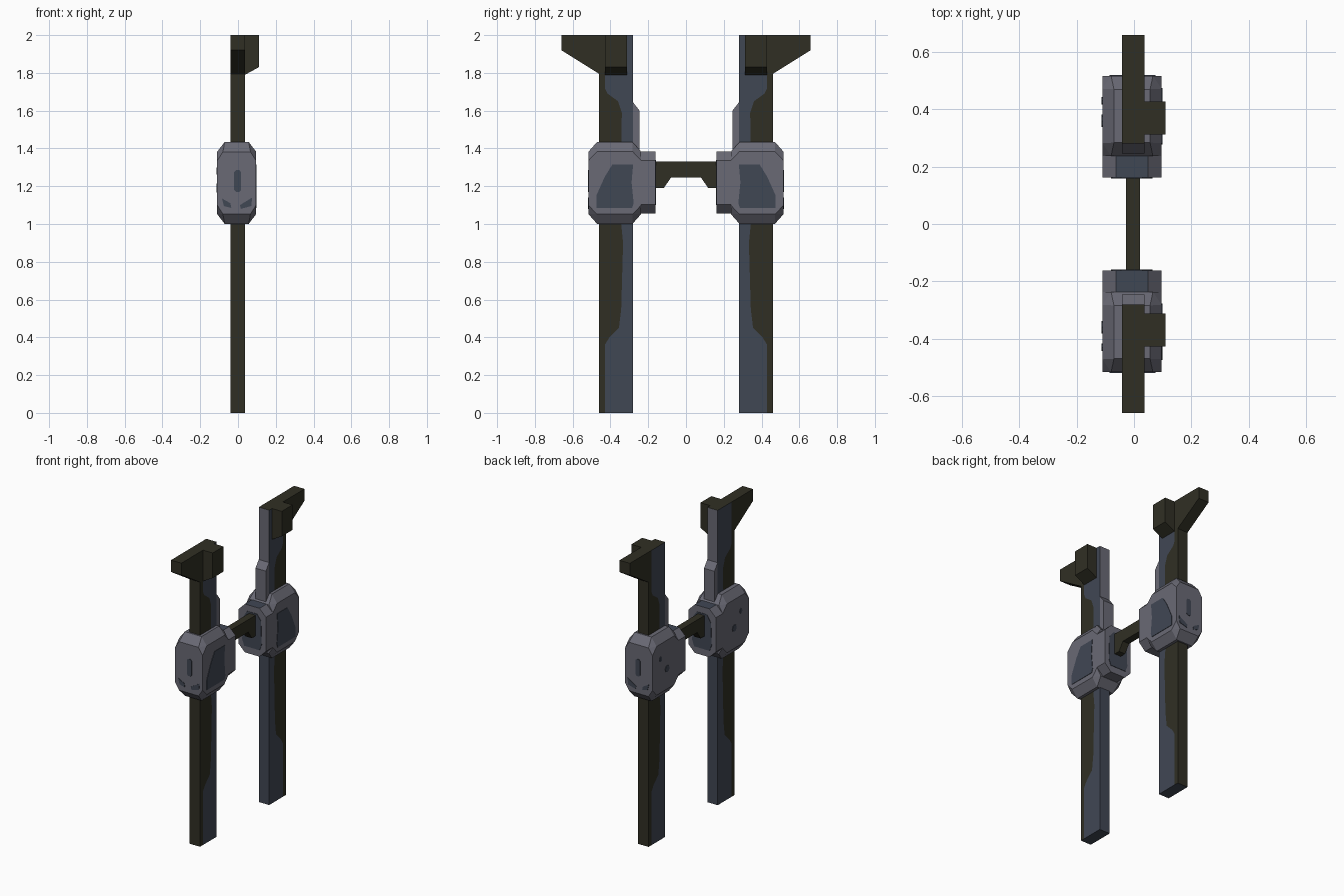
import bpy, bmesh, math
from mathutils import Vector

if "Cube" in bpy.data.objects:
    bpy.data.objects.remove(bpy.data.objects["Cube"])


def material(name, rgb):
    m = bpy.data.materials.new(name)
    lin = [((c / 255 + 0.055) / 1.055) ** 2.4 for c in rgb]
    m.diffuse_color = (*lin, 1)
    m.use_nodes = True
    m.node_tree.nodes["Principled BSDF"].inputs["Base Color"].default_value = m.diffuse_color
    return m


MATS = [material("dark_olive", (48, 47, 36)),
        material("slate_blue", (64, 71, 84)),
        material("grey", (106, 106, 117))]
OLIVE, SLATE, GREY = 0, 1, 2


def finish(name, bm, mirror=True, rule=None):
    """Make an object from the bmesh, colour faces by rule, mirror it across y."""
    bmesh.ops.recalc_face_normals(bm, faces=bm.faces)
    bm.normal_update()
    if rule:
        for f in bm.faces:
            f.material_index = rule(f.normal, f.calc_center_median(), f.material_index)
    me = bpy.data.meshes.new(name)
    bm.to_mesh(me)
    bm.free()
    for m in MATS:
        me.materials.append(m)
    ob = bpy.data.objects.new(name, me)
    bpy.context.collection.objects.link(ob)
    if mirror:
        mod = ob.modifiers.new("mirror", 'MIRROR')
        mod.use_axis = (False, True, False)
        mod.use_mirror_merge = False
    return ob


def prism(name, regions, axis, a, b, mirror=True, rule=None):
    """Extrude adjoining coloured outlines along an axis as one closed solid."""
    bm = bmesh.new()
    place = {'x': lambda p, d: (d, p[0], p[1]),
             'y': lambda p, d: (p[0], d, p[1]),
             'z': lambda p, d: (p[0], p[1], d)}[axis]
    verts, edges = {}, {}
    for pts, mat in regions:
        for p in pts:
            if p not in verts:
                verts[p] = [bm.verts.new(place(p, d)) for d in (a, b)]
        for k in (0, 1):
            bm.faces.new([verts[p][k] for p in pts]).material_index = mat
        for p, q in zip(pts, pts[1:] + pts[:1]):
            edges.setdefault(frozenset((p, q)), []).append((p, q, mat))
    for use in edges.values():
        if len(use) == 1:
            p, q, mat = use[0]
            f = bm.faces.new([verts[p][0], verts[q][0], verts[q][1], verts[p][1]])
            f.material_index = mat
    return finish(name, bm, mirror, rule)


def disc(cx, cz, rx, rz, n=8):
    return [(cx + rx * math.cos(2 * math.pi * i / n),
             cz + rz * math.sin(2 * math.pi * i / n)) for i in range(n)]


X0, X1 = -0.041, 0.037          # post sides
IN, OUT = -0.281, -0.46         # post inner and outer faces

# Posts with outward flange at the top; wavy paint border on both sides
border = [(-0.43, 0.0), (-0.43, 0.36), (-0.405, 0.40), (-0.355, 0.45),
          (-0.343, 0.55), (-0.333, 0.9), (-0.343, 1.0), (-0.34, 1.59),
          (-0.36, 1.65), (-0.415, 1.69), (-0.43, 1.72), (-0.43, 2.0)]
outer = border + [(-0.66, 2.0), (-0.66, 1.92), (OUT, 1.795), (OUT, 0.0)]
inner = border + [(IN, 2.0), (IN, 1.4), (IN, 0.0)]


def post_rule(n, c, m):
    if n.z > 0.9:
        return OLIVE
    if n.z < -0.9 and c.z < 0.1:
        return SLATE
    if n.y > 0.9 and c.z > 1.4:
        return GREY
    return m


prism("post", [(outer, OLIVE), (inner, SLATE)], 'x', X0, X1, rule=post_rule)

# Side brackets at the top
prism("top_bracket", [([(X1, 1.79), (0.11, 1.83), (0.11, 2.0), (X1, 2.0)], OLIVE)],
      'y', -0.428, -0.312)

# Raised rib on the inner face above each housing
prism("inner_rib", [([(IN, 1.3), (IN, 1.645), (-0.246, 1.6), (-0.246, 1.3)], GREY)],
      'x', X0, X1)

# Housings: bevelled blocks, hull of chamfered corner points
bm = bmesh.new()
XC, YC, ZC = -0.007, -0.377, 1.2175
HX, HY, HZ = 0.103, 0.14, 0.2175
for sx in (-1, 1):
    for sy in (-1, 1):
        for sz in (-1, 1):
            for dx, dy, dz in ((0.04, 0.047, 0), (0, 0.045, 0.052),
                               (0.03, 0, 0.053), (0, 0, 0.10)):
                bm.verts.new((XC + sx * (HX - dx), YC + sy * (HY - dy), ZC + sz * (HZ - dz)))
bmesh.ops.convex_hull(bm, input=bm.verts)
bmesh.ops.dissolve_limit(bm, angle_limit=0.01, verts=bm.verts, edges=bm.edges)
finish("housing", bm, rule=lambda n, c, m: GREY)

# Inner socket blocks, with slate top
xa, xb, za, zb, c = -0.11, 0.096, 1.055, 1.383, 0.048
octagon = [(xa, za + c), (xa + c, za), (xb - c, za), (xb, za + c),
           (xb, zb - c), (xb - c, zb), (xa + c, zb), (xa, zb - c)]
prism("socket", [(octagon, GREY)], 'y', -0.30, -0.162,
      rule=lambda n, c, m: SLATE if n.z > 0.9 else m)

# Painted patches on the housings
socket_patch = [(-0.065, 1.10), (0.05, 1.10), (0.065, 1.14), (0.06, 1.30),
                (0.03, 1.34), (-0.045, 1.34), (-0.075, 1.29), (-0.08, 1.14)]
prism("socket_patch", [(socket_patch, SLATE)], 'y', -0.164, -0.159)
side_patch = [(-0.475, 1.085), (-0.285, 1.085), (-0.277, 1.11), (-0.288, 1.22),
              (-0.28, 1.315), (-0.39, 1.315), (-0.43, 1.25), (-0.475, 1.15)]
prism("side_patch", [(side_patch, SLATE)], 'x', 0.094, 0.099)
for cy, cz, ry, rz in ((-0.36, 1.19, 0.022, 0.024), (-0.43, 1.28, 0.013, 0.018)):
    prism("side_spot", [(disc(cy, cz, ry, rz), SLATE)], 'x', -0.113, -0.108)
slot = [(-0.02, 1.18), (-0.01, 1.17), (0.007, 1.17), (0.016, 1.18),
        (0.016, 1.275), (0.007, 1.285), (-0.01, 1.285), (-0.02, 1.275)]
prism("front_slot", [(slot, SLATE)], 'y', -0.52, -0.515)
left_mark = [(-0.085, 1.135), (-0.075, 1.095), (-0.035, 1.085), (-0.04, 1.11)]
right_mark = [(0.075, 1.14), (0.07, 1.095), (0.015, 1.08), (0.01, 1.10)]
for mark in (left_mark, right_mark):
    prism("front_mark", [(mark, SLATE)], 'y', -0.52, -0.515)

# Crossbar between the sockets, notched underneath
bar = [(-0.17, 1.33), (-0.17, 1.19), (-0.118, 1.19), (-0.08, 1.245),
       (0.08, 1.245), (0.118, 1.19), (0.17, 1.19), (0.17, 1.33)]
prism("crossbar", [(bar, OLIVE)], 'x', -0.028, 0.021, mirror=False)
